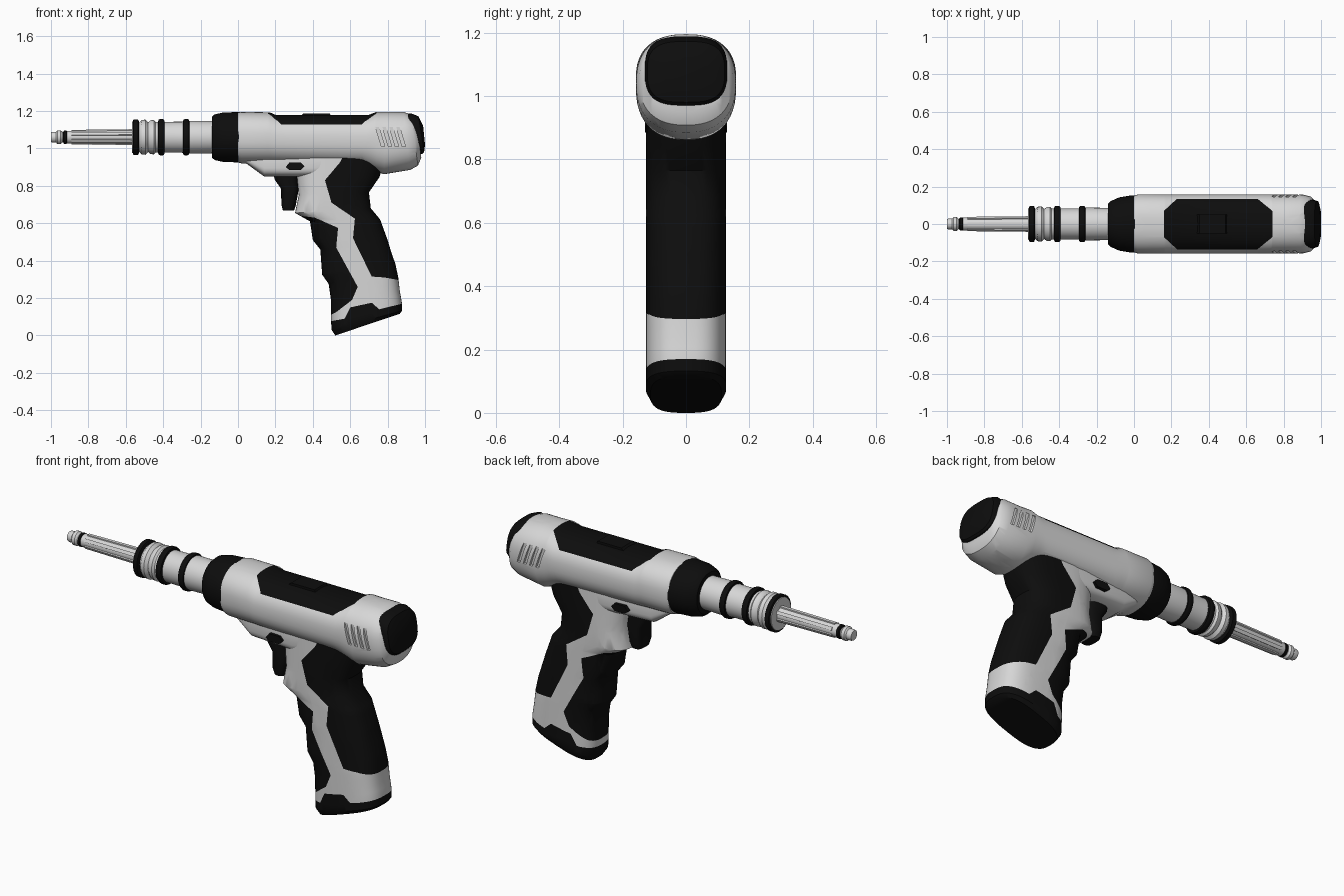
import bpy, bmesh, math
from mathutils import Vector


def material(name, v):
    m = bpy.data.materials.new(name)
    m.diffuse_color = (v, v, v, 1)
    return m


WHITE = material("light grey plastic", 0.68)
BLACK = material("black rubber", 0.004)
AXIS_Z = 1.06  # height of the barrel axis


def finish(name, bm, mats):
    bmesh.ops.recalc_face_normals(bm, faces=bm.faces)
    me = bpy.data.meshes.new(name)
    bm.to_mesh(me)
    bm.free()
    for m in mats:
        me.materials.append(m)
    ob = bpy.data.objects.new(name, me)
    bpy.context.collection.objects.link(ob)
    smooth(ob)
    return ob


def smooth(ob):
    ob.data.shade_smooth()
    ob.data.set_sharp_from_angle(angle=math.radians(35))


def spow(v, e):
    return math.copysign(abs(v) ** e, v)


def inside(p, poly):
    hit = False
    for (ax, ay), (bx, by) in zip(poly, poly[1:] + poly[:1]):
        if (ay > p[1]) != (by > p[1]) and p[0] < (bx - ax) * (p[1] - ay) / (by - ay) + ax:
            hit = not hit
    return hit


def paint(bm, poly, axis, keep=lambda c: True):
    """Cut the mesh along a polygon seen along an axis and give the inside material 1."""
    u, v = (0, 2) if axis == 1 else (0, 1)
    for a, b in zip(poly, poly[1:] + poly[:1]):
        co, no = Vector((0, 0, 0)), Vector((0, 0, 0))
        co[u], co[v] = a
        no[u], no[v] = b[1] - a[1], a[0] - b[0]
        geom = bm.verts[:] + bm.edges[:] + bm.faces[:]
        bmesh.ops.bisect_plane(bm, geom=geom, dist=1e-5, plane_co=co, plane_no=no.normalized())
    for f in bm.faces:
        c = f.calc_center_median()
        if keep(c) and inside((c[u], c[v]), poly):
            f.material_index = 1


def loft_bm(sections, n=2.0, seg=40):
    """Sections: (start xz, end xz, half width in y), joined as rounded rings."""
    bm = bmesh.new()
    rings = []
    for (x0, z0), (x1, z1), w in sections:
        ring = []
        for i in range(seg):
            t = 2 * math.pi * i / seg
            c, s = spow(math.cos(t), 2 / n), spow(math.sin(t), 2 / n)
            ring.append(bm.verts.new(((x0 + x1) / 2 + c * (x1 - x0) / 2, w * s,
                                      (z0 + z1) / 2 + c * (z1 - z0) / 2)))
        rings.append(ring)
    for a, b in zip(rings, rings[1:]):
        for i in range(seg):
            j = (i + 1) % seg
            bm.faces.new((a[i], a[j], b[j], b[i]))
    bm.faces.new(rings[0])
    bm.faces.new(rings[-1])
    return bm


def loft(name, sections, mat, n=2.0, seg=40):
    return finish(name, loft_bm(sections, n, seg), [mat])


def lathe(name, profile, mat, seg=32):
    return loft(name, [((x, AXIS_Z - r), (x, AXIS_Z + r), r) for x, r in profile], mat, 2, seg)


def prisms(name, polys, spans, mat):
    """Polygons in xz pushed out between pairs of y values."""
    bm = bmesh.new()
    for poly in polys:
        for y0, y1 in spans:
            a = [bm.verts.new((x, y0, z)) for x, z in poly]
            b = [bm.verts.new((x, y1, z)) for x, z in poly]
            bm.faces.new(a)
            bm.faces.new(b)
            for i in range(len(poly)):
                j = (i + 1) % len(poly)
                bm.faces.new((a[i], a[j], b[j], b[i]))
    return finish(name, bm, [mat])


# Main body with a black top panel
body_bm = loft_bm([
    ((0.0, 0.925), (0.0, 1.193), 0.15), ((0.02, 0.92), (0.02, 1.195), 0.158),
    ((0.17, 0.918), (0.17, 1.193), 0.158), ((0.20, 0.917), (0.20, 1.18), 0.158),
    ((0.66, 0.905), (0.70, 1.18), 0.158), ((0.69, 0.895), (0.74, 1.195), 0.158),
    ((0.78, 0.862), (0.80, 1.195), 0.158), ((0.92, 0.885), (0.885, 1.195), 0.157),
    ((0.962, 0.908), (0.925, 1.182), 0.147), ((0.98, 0.95), (0.95, 1.165), 0.125)], n=2.4, seg=48)
paint(body_bm, [(0.16, -0.07), (0.23, -0.135), (0.66, -0.135), (0.74, -0.07),
                (0.74, 0.07), (0.66, 0.135), (0.23, 0.135), (0.16, 0.07)], 2, lambda c: c.z > 1.06)
body = finish("body", body_bm, [WHITE, BLACK])

# Slanted vent slots cut in both sides
slots = [[(x, 1.115), (x + 0.018, 1.115), (x + 0.05, 1.01), (x + 0.032, 1.01)]
         for x in (0.735, 0.772, 0.809, 0.846)]
cutter = prisms("vent_cutter", slots, [(-0.2, -0.142), (0.142, 0.2)], WHITE)
cutter.hide_render = True
mod = body.modifiers.new("vents", 'BOOLEAN')
mod.operation, mod.object, mod.solver = 'DIFFERENCE', cutter, 'EXACT'
bpy.context.view_layer.objects.active = body
bpy.ops.object.modifier_apply(modifier=mod.name)
bpy.data.objects.remove(cutter)
smooth(body)

# Raised block on the top panel
prisms("top_block", [[(0.33, 1.17), (0.35, 1.188), (0.49, 1.188), (0.50, 1.17)]],
       [(-0.05, 0.05)], BLACK)

# Black cap on the rear end
loft("rear_cap", [
    ((0.95, 0.975), (0.885, 1.18), 0.122), ((0.985, 0.97), (0.925, 1.188), 0.13),
    ((0.995, 0.98), (0.965, 1.172), 0.122), ((1.0, 1.02), (0.99, 1.12), 0.08)], BLACK, n=3)

# Housing under the body, in front of the grip
loft("lower_housing", [
    ((0.03, 0.93), (0.03, 1.0), 0.08), ((0.14, 0.85), (0.14, 1.0), 0.10),
    ((0.40, 0.848), (0.40, 1.0), 0.122), ((0.50, 0.86), (0.50, 1.0), 0.122)], WHITE, n=4)

# Selector button showing on both sides
prisms("side_button", [[(0.255, 0.90), (0.275, 0.885), (0.335, 0.885), (0.355, 0.905),
                        (0.335, 0.925), (0.275, 0.925)]], [(-0.13, 0.13)], BLACK)

# Trigger
loft("trigger", [
    ((0.19, 0.87), (0.32, 0.87), 0.06), ((0.195, 0.835), (0.32, 0.835), 0.06),
    ((0.23, 0.785), (0.325, 0.785), 0.06), ((0.232, 0.70), (0.31, 0.70), 0.06),
    ((0.24, 0.668), (0.30, 0.668), 0.05)], BLACK, n=3, seg=24)

# Grip with finger waves, black front and rear panels and black foot
grip_bm = loft_bm([
    ((0.30, 0.95), (0.79, 0.95), 0.125), ((0.315, 0.845), (0.755, 0.845), 0.127),
    ((0.325, 0.75), (0.70, 0.765), 0.127), ((0.305, 0.655), (0.71, 0.68), 0.127),
    ((0.385, 0.61), (0.76, 0.62), 0.127), ((0.40, 0.51), (0.80, 0.51), 0.127),
    ((0.44, 0.46), (0.815, 0.46), 0.127), ((0.45, 0.325), (0.842, 0.38), 0.127),
    ((0.485, 0.275), (0.857, 0.31), 0.127), ((0.497, 0.19), (0.865, 0.24), 0.127),
    ((0.497, 0.09), (0.877, 0.17), 0.127), ((0.50, 0.03), (0.877, 0.132), 0.127),
    ((0.52, 0.0), (0.865, 0.116), 0.112)], n=2.9, seg=48)
paint(grip_bm, [(0.58, 0.99), (0.545, 0.925), (0.465, 0.83), (0.50, 0.71), (0.625, 0.625),
                (0.615, 0.52), (0.715, 0.315), (0.785, 0.31), (0.92, 0.285), (0.92, 0.99)], 1)
paint(grip_bm, [(0.33, 0.64), (0.41, 0.63), (0.535, 0.575), (0.525, 0.47), (0.64, 0.26),
                (0.61, 0.19), (0.525, 0.125), (0.44, 0.08), (0.33, 0.19)], 1)
paint(grip_bm, [(0.44, 0.065), (0.57, 0.09), (0.60, 0.15), (0.715, 0.175), (0.755, 0.14),
                (0.92, 0.18), (0.92, -0.05), (0.44, -0.05)], 1)
finish("grip", grip_bm, [WHITE, BLACK])

# Black collar at the front of the body
loft("front_collar", [
    ((x, AXIS_Z - h), (x, AXIS_Z + h), w) for x, h, w in
    [(-0.14, 0.108, 0.108), (-0.125, 0.122, 0.122), (-0.08, 0.132, 0.142),
     (-0.02, 0.134, 0.152), (0.005, 0.134, 0.152)]], BLACK, n=2.1)

# Barrel sleeve with a threaded front part
lathe("barrel_sleeve", [(-0.55, 0.075), (-0.53, 0.078), (-0.515, 0.092), (-0.495, 0.094),
                        (-0.48, 0.080), (-0.468, 0.090), (-0.45, 0.092), (-0.44, 0.082),
                        (-0.30, 0.083), (-0.25, 0.088), (-0.13, 0.086)], WHITE)
for i, x in enumerate((-0.41, -0.277)):
    lathe(f"sleeve_ring_{i + 1}", [(x - 0.018, 0.080), (x - 0.015, 0.093), (x - 0.007, 0.097),
                                   (x + 0.007, 0.097), (x + 0.015, 0.093), (x + 0.018, 0.080)], BLACK)
lathe("front_flange", [(-0.562, 0.088), (-0.558, 0.096), (-0.535, 0.096), (-0.53, 0.085)], BLACK)
lathe("flange_face", [(-0.566, 0.084), (-0.56, 0.086)], WHITE)

# Fluted rod and tip
lathe("rod", [(-0.93, 0.031), (-0.91, 0.034), (-0.55, 0.037)], WHITE, 24)
bm = bmesh.new()
for k in range(6):
    a = math.radians(60 * k + 30)
    radial, side = Vector((0, math.cos(a), math.sin(a))), Vector((0, -math.sin(a), math.cos(a)))
    vs = [bm.verts.new(Vector((x, 0, AXIS_Z)) + radial * r + side * s * 0.009)
          for x, top in ((-0.89, 0.039), (-0.55, 0.043)) for r, s in
          ((0.02, -1), (top, -1), (top, 1), (0.02, 1))]
    for f in ((0, 1, 2, 3), (4, 5, 6, 7), (0, 1, 5, 4), (1, 2, 6, 5), (2, 3, 7, 6), (3, 0, 4, 7)):
        bm.faces.new([vs[i] for i in f])
finish("rod_ribs", bm, [WHITE])
lathe("rod_ring", [(-0.935, 0.028), (-0.93, 0.036), (-0.917, 0.036), (-0.912, 0.03)], BLACK, 24)
lathe("rod_tip", [(-1.0, 0.026), (-0.992, 0.029), (-0.972, 0.029), (-0.965, 0.037),
                  (-0.948, 0.037), (-0.938, 0.028), (-0.92, 0.028)], WHITE, 24)
